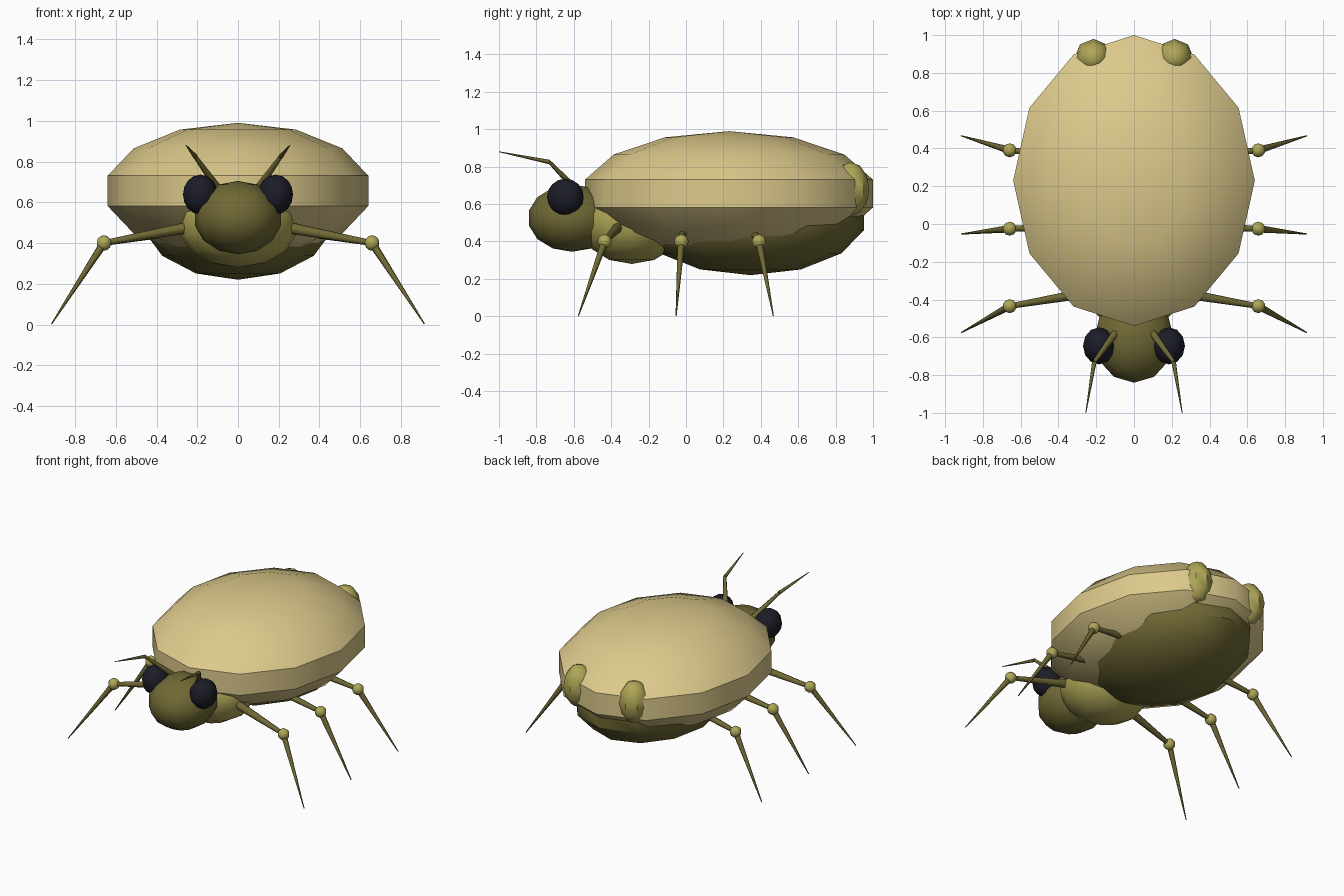
import bpy, bmesh, math
from mathutils import Vector

if "Cube" in bpy.data.objects:
    bpy.data.objects.remove(bpy.data.objects["Cube"])


def material(name, rgb):
    m = bpy.data.materials.new(name)
    m.diffuse_color = (*rgb, 1)
    m.use_nodes = True
    m.node_tree.nodes["Principled BSDF"].inputs["Base Color"].default_value = m.diffuse_color
    return m


TAN = material("tan", (0.72, 0.59, 0.26))
OLIVE = material("dark olive", (0.16, 0.14, 0.035))
YELLOW = material("yellow olive", (0.43, 0.385, 0.095))
BLACK = material("blue black", (0.012, 0.012, 0.022))


def finish(name, bm, mat, angle):
    mesh = bpy.data.meshes.new(name)
    bm.to_mesh(mesh)
    bm.free()
    mesh.materials.append(mat)
    ob = bpy.data.objects.new(name, mesh)
    bpy.context.collection.objects.link(ob)
    bpy.ops.object.select_all(action='DESELECT')
    ob.select_set(True)
    bpy.context.view_layer.objects.active = ob
    bpy.ops.object.shade_smooth_by_angle(angle=math.radians(angle))
    return ob


def ellipsoid(name, centre, radii, mat, segments=12, rings=7, angle=40):
    bm = bmesh.new()
    bmesh.ops.create_uvsphere(bm, u_segments=segments, v_segments=rings, radius=1)
    bmesh.ops.scale(bm, vec=radii, verts=bm.verts)
    bmesh.ops.translate(bm, vec=centre, verts=bm.verts)
    return finish(name, bm, mat, angle)


def rod(name, start, end, r1, r2, mat):
    a, b = Vector(start), Vector(end)
    bm = bmesh.new()
    bmesh.ops.create_cone(bm, cap_ends=True, segments=8, radius1=r1, radius2=r2,
                          depth=(b - a).length)
    rot = (b - a).to_track_quat('Z', 'Y').to_matrix()
    bmesh.ops.rotate(bm, cent=(0, 0, 0), matrix=rot, verts=bm.verts)
    bmesh.ops.translate(bm, vec=(a + b) / 2, verts=bm.verts)
    return finish(name, bm, mat, 50)


# Main body masses
ellipsoid("wing_shell", (0, 0.23, 0.656), (0.656, 0.79, 0.334), TAN)
ellipsoid("abdomen", (0, 0.345, 0.53), (0.475, 0.622, 0.31), OLIVE)
ellipsoid("thorax", (0, -0.29, 0.50), (0.30, 0.28, 0.22), YELLOW)
ellipsoid("head", (0, -0.61, 0.525), (0.217, 0.236, 0.18), OLIVE)

for side, s in (("left", -1), ("right", 1)):
    # Eyes and rear spots
    ellipsoid(f"eye_{side}", (s * 0.185, -0.645, 0.638), (0.085, 0.098, 0.098),
              BLACK, 12, 8)
    ellipsoid(f"rear_spot_{side}", (s * 0.215, 0.88, 0.68), (0.10, 0.10, 0.145),
              YELLOW, 8, 6)

    # Bent antennae
    base, bend, tip = ((s * 0.10, -0.58, 0.67), (s * 0.21, -0.73, 0.825),
                       (s * 0.255, -1.0, 0.88))
    rod(f"antenna_base_{side}", base, bend, 0.02, 0.01, OLIVE)
    rod(f"antenna_tip_{side}", bend, tip, 0.012, 0.002, OLIVE)

    # Legs: hip y, hip z, knee y, foot y
    for place, hip_y, hip_z, knee_y, foot_y in (
            ("front", -0.36, 0.48, -0.435, -0.575),
            ("middle", -0.01, 0.475, -0.025, -0.053),
            ("rear", 0.35, 0.475, 0.39, 0.467)):
        hip = (s * 0.22, hip_y, hip_z)
        knee = (s * 0.658, knee_y, 0.4)
        foot = (s * 0.915, foot_y, 0.003)
        rod(f"upper_leg_{place}_{side}", hip, knee, 0.029, 0.014, OLIVE)
        rod(f"lower_leg_{place}_{side}", knee, foot, 0.02, 0.003, OLIVE)
        ellipsoid(f"knee_{place}_{side}", knee, (0.038, 0.038, 0.038), YELLOW, 10, 7)
